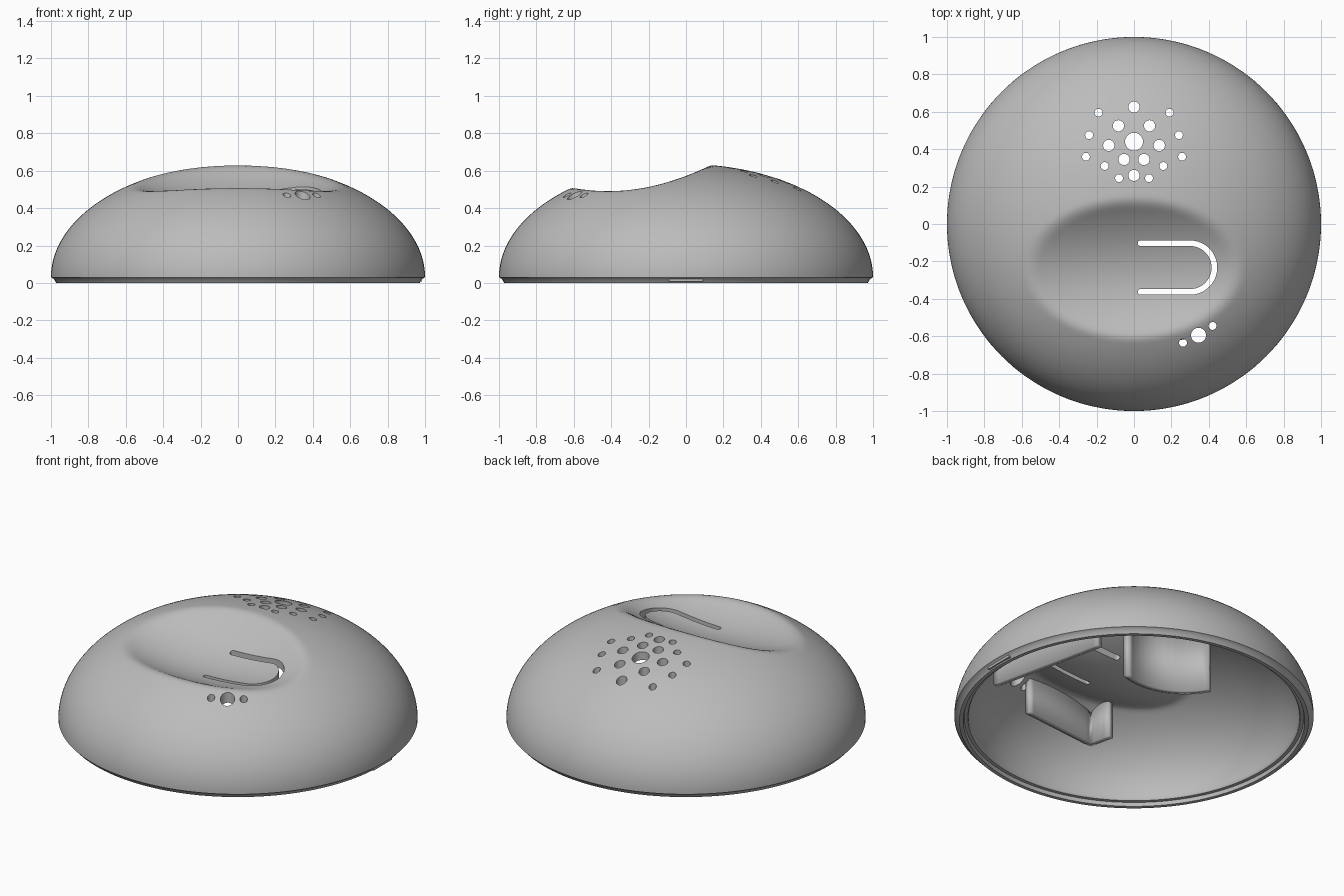
import bpy, bmesh
from math import sin, cos, pi, sqrt, radians
from mathutils import Vector

cube = bpy.data.objects.get("Cube")
if cube:
    bpy.data.objects.remove(cube, do_unlink=True)

grey = bpy.data.materials.new("plain_grey")
grey.use_nodes = True
GREY = (0.5, 0.5, 0.5, 1)
grey.diffuse_color = GREY
grey.node_tree.nodes["Principled BSDF"].inputs["Base Color"].default_value = GREY

SEGS, RINGS, BASE, WALL = 144, 72, 0.03, 0.045


def make_object(name, bm):
    bmesh.ops.recalc_face_normals(bm, faces=bm.faces)
    mesh = bpy.data.meshes.new(name)
    bm.to_mesh(mesh)
    bm.free()
    mesh.materials.append(grey)
    obj = bpy.data.objects.new(name, mesh)
    bpy.context.collection.objects.link(obj)
    return obj


def smooth(obj):
    bpy.ops.object.select_all(action="DESELECT")
    obj.select_set(True)
    bpy.context.view_layer.objects.active = obj
    bpy.ops.object.shade_smooth_by_angle(angle=radians(35))


def dished(x, y, dome_z, drop=0.0):
    """Dome height softly blended into the oval finger dish."""
    dish_z = 0.435 - drop + 0.233 * x * x + 1.01 * (y + 0.32) ** 2
    blend = 0.03
    h = max(blend - abs(dome_z - dish_z), 0) / blend
    return min(dome_z, dish_z) - h * h * blend / 4


def ceiling(x, y):
    """Height of the inner face of the shell."""
    dome = BASE + 0.56 * sqrt(max(0, 1 - (x * x + y * y) / 0.92 ** 2))
    return dished(x, y, dome, WALL)


# Shell: outer dome, stepped bottom rim and inner dome as one closed skin
def dome_rings(radius, height, drop):
    rings = []
    for i in range(1, RINGS + 1):
        t = pi / 2 * i / RINGS
        rings.append((radius * sin(t), BASE + height * cos(t), drop))
    return rings


rim = [(0.985, 0.022), (0.972, 0), (0.95, 0), (0.945, 0.022), (0.925, 0.022)]
rings = dome_rings(1, 0.605, 0)
rings += [(r, z, 0) for r, z in rim]
rings += dome_rings(0.92, 0.56, WALL)[::-1]

bm = bmesh.new()
loops = []
for r, z, drop in rings:
    loop = []
    for s in range(SEGS):
        a = 2 * pi * s / SEGS
        x, y = r * cos(a), r * sin(a)
        loop.append(bm.verts.new((x, y, dished(x, y, z, drop))))
    loops.append(loop)
for lo, hi in zip(loops, loops[1:]):
    for s in range(SEGS):
        n = (s + 1) % SEGS
        bm.faces.new((lo[s], lo[n], hi[n], hi[s]))
for loop, z, drop in ((loops[0], BASE + 0.605, 0), (loops[-1], BASE + 0.56, WALL)):
    tip = bm.verts.new((0, 0, dished(0, 0, z, drop)))
    for s in range(SEGS):
        bm.faces.new((loop[s], loop[(s + 1) % SEGS], tip))
shell = make_object("shell", bm)

# Cutters: round holes and the U-shaped slot
bm = bmesh.new()


def prism(points, low=0.2, high=0.9):
    face = bm.faces.new([bm.verts.new((x, y, low)) for x, y in points])
    out = bmesh.ops.extrude_face_region(bm, geom=[face])
    for v in out["geom"]:
        if isinstance(v, bmesh.types.BMVert):
            v.co.z = high


def arc(cx, cy, r, start, end, n):
    return [(cx + r * cos(start + (end - start) * i / n),
             cy + r * sin(start + (end - start) * i / n)) for i in range(n + 1)]


def hole(x, y, r):
    prism(arc(x, y, r, 0, 2 * pi * 27 / 28, 27))


# Speaker holes
for y, r in ((0.625, 0.03), (0.44, 0.048), (0.26, 0.03)):
    hole(0, y, r)
medium = [(0.083, 0.525), (0.135, 0.42), (0.053, 0.345)]
small = [(0.19, 0.595), (0.24, 0.475), (0.257, 0.36), (0.157, 0.31), (0.08, 0.245)]
for side in (-1, 1):
    for x, y in medium:
        hole(side * x, y, 0.03)
    for x, y in small:
        hole(side * x, y, 0.021)

# Indicator holes at the front
for x, y, r in ((0.345, -0.595, 0.04), (0.42, -0.545, 0.021), (0.262, -0.635, 0.021)):
    hole(x, y, r)

# Slot around the press tab, with rounded ends
mid, bend, half = -0.233, 0.13, 0.015
outline = arc(0.3, mid, bend + half, -pi / 2, pi / 2, 28)
outline += arc(0.035, mid + bend, half, pi / 2, 3 * pi / 2, 8)
outline += arc(0.3, mid, bend - half, pi / 2, -pi / 2, 28)
outline += arc(0.035, mid - bend, half, pi / 2, 3 * pi / 2, 8)
prism(outline)
cutter = make_object("hole_cutter", bm)
cutter.hide_render = True

cut = shell.modifiers.new("holes", "BOOLEAN")
cut.operation = "DIFFERENCE"
cut.solver = "EXACT"
cut.object = cutter
bpy.context.view_layer.objects.active = shell
bpy.ops.object.modifier_apply(modifier=cut.name)
bpy.data.objects.remove(cutter, do_unlink=True)
smooth(shell)


# Inner walls hanging from the ceiling along a path
def hanging_wall(name, path, bottom, thickness=0.035):
    bm = bmesh.new()
    pts = []
    for a, b in zip(path, path[1:]):
        a, b = Vector(a), Vector(b)
        steps = max(1, int((b - a).length / 0.03))
        pts += [a.lerp(b, i / steps) for i in range(steps)]
    pts.append(Vector(path[-1]))
    cols = []
    for p in pts:
        top = max(ceiling(p.x, p.y) + 0.012, bottom + 0.01)
        cols.append([bm.verts.new((p.x, p.y, z)) for z in (bottom, top)])
    for a, b in zip(cols, cols[1:]):
        bm.faces.new((a[0], b[0], b[1], a[1]))
    obj = make_object(name, bm)
    mod = obj.modifiers.new("thickness", "SOLIDIFY")
    mod.thickness = thickness
    mod.offset = 0
    smooth(obj)


hanging_wall("speaker_wall", arc(0, 0.44, 0.37, radians(208), radians(292), 14), 0.2)
hanging_wall("side_wall", [(0.62, -0.46), (0.46, 0.25)], 0.2)
hanging_wall("front_wall", [(0.27, -0.6), (-0.23, -0.65), (-0.26, -0.51)], 0.22)

# Small catch on the side of the rim
bm = bmesh.new()
bmesh.ops.create_cube(bm, size=1)
for v in bm.verts:
    v.co = (0.975 + v.co.x * 0.02, v.co.y * 0.18, 0.014 + v.co.z * 0.014)
make_object("rim_catch", bm)
